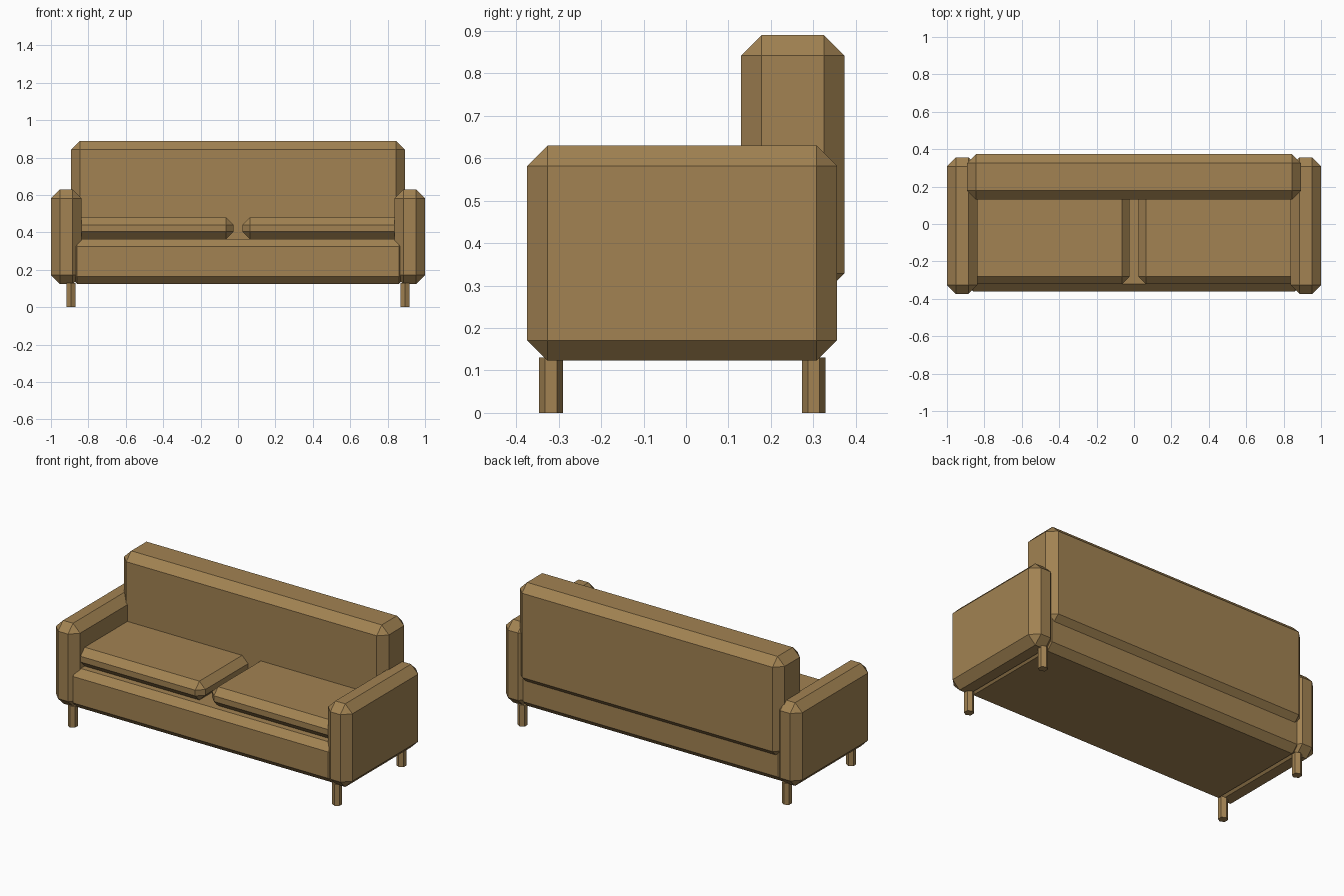
import bpy, math

if "Cube" in bpy.data.objects:
    bpy.data.objects.remove(bpy.data.objects["Cube"])

mat = bpy.data.materials.new("tan brown")
mat.diffuse_color = (0.36, 0.225, 0.085, 1)
mat.use_nodes = True
mat.node_tree.nodes["Principled BSDF"].inputs["Base Color"].default_value = mat.diffuse_color


def padded_box(name, x, y, z, chamfer):
    """Chamfered box from (min, max) ranges."""
    bpy.ops.mesh.primitive_cube_add(size=1)
    ob = bpy.context.object
    ob.name = name
    for v in ob.data.vertices:
        v.co = [r[0] if c < 0 else r[1] for c, r in zip(v.co, (x, y, z))]
    bev = ob.modifiers.new("chamfer", 'BEVEL')
    bev.width = chamfer
    bev.segments = 1
    bev.limit_method = 'NONE'
    ob.data.materials.append(mat)
    return ob


# Base and backrest
padded_box("seat_base", (-0.90, 0.90), (-0.36, 0.34), (0.124, 0.365), 0.04)
padded_box("backrest", (-0.893, 0.893), (0.13, 0.373), (0.28, 0.89), 0.048)

for side, s in (("left", -1), ("right", 1)):
    # Arm and seat cushion on each side
    padded_box(side + "_arm", sorted((s * 0.837, s * 1.0)), (-0.374, 0.356), (0.123, 0.63), 0.048)
    padded_box(side + "_cushion", sorted((s * 0.023, s * 0.89)), (-0.322, 0.22), (0.365, 0.48), 0.04)
    # Six-sided legs
    for end, y in (("front", -0.318), ("back", 0.301)):
        bpy.ops.mesh.primitive_cylinder_add(vertices=6, radius=0.0278, depth=0.13,
                                            location=(s * 0.892, y, 0.065))
        leg = bpy.context.object
        leg.name = f"{end}_{side}_leg"
        leg.data.materials.append(mat)
